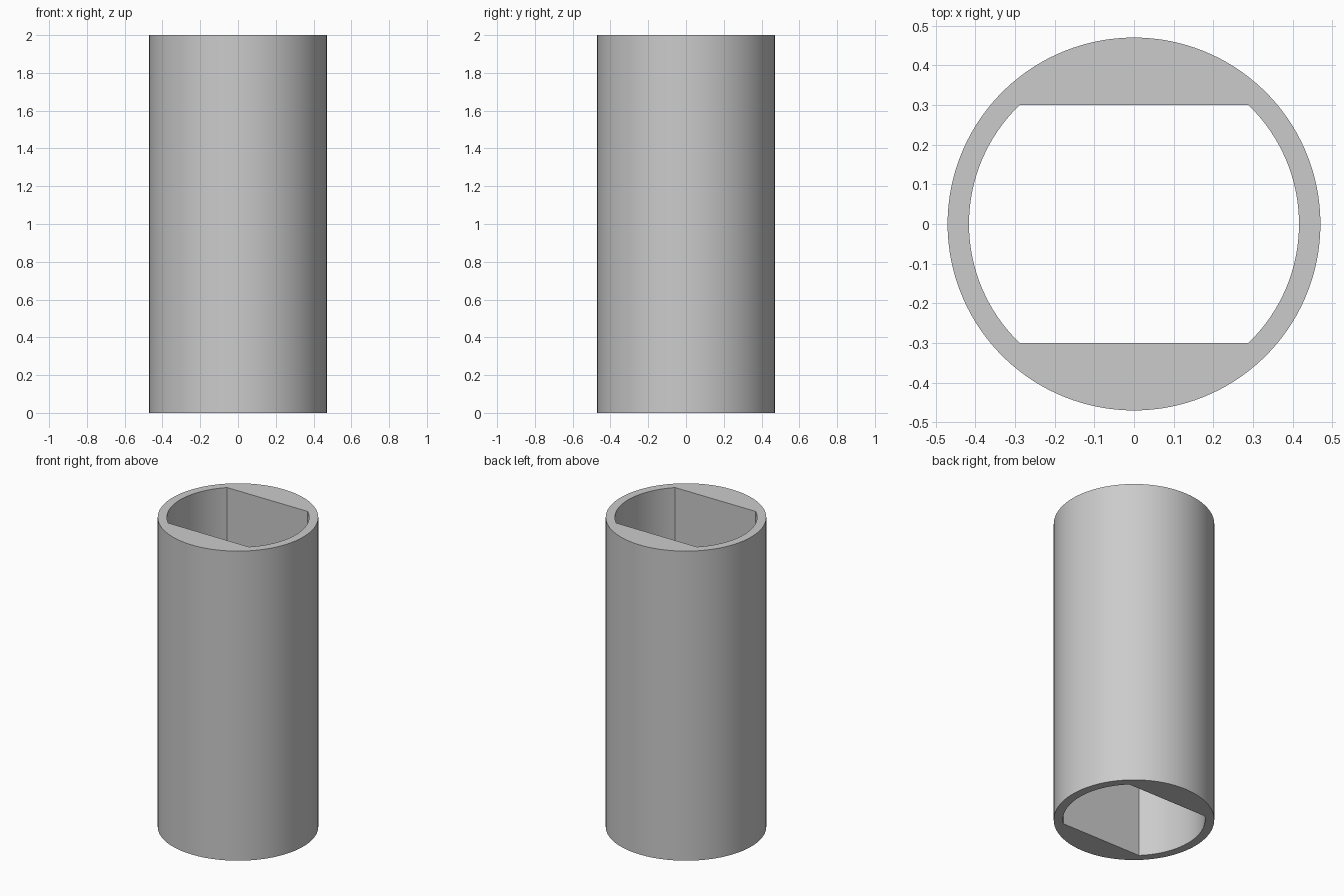
import bpy, bmesh, math

cube = bpy.data.objects.get("Cube")
if cube:
    bpy.data.objects.remove(cube, do_unlink=True)

OUTER, INNER, FLAT, HEIGHT, STEPS = 0.47, 0.416, 0.3, 2.0, 32

# Single grey material
grey = bpy.data.materials.new("light grey")
grey.use_nodes = True
colour = (0.6, 0.6, 0.6, 1)
grey.diffuse_color = colour
grey.node_tree.nodes["Principled BSDF"].inputs["Base Color"].default_value = colour

# Angles around the tube, with exact stops at the four bore corners
corner = math.asin(FLAT / INNER)
stops = [-corner, corner, math.pi - corner, math.pi + corner, 2 * math.pi - corner]
angles = [a + (b - a) * i / STEPS for a, b in zip(stops, stops[1:]) for i in range(STEPS)]


def bore_radius(angle):
    """Round bore, cut short by the front and back flats."""
    return min(INNER, FLAT / max(abs(math.sin(angle)), 1e-6))


# Loops run outer bottom, outer top, bore top, bore bottom
bm = bmesh.new()


def ring(radius, z):
    return [bm.verts.new((radius(a) * math.cos(a), radius(a) * math.sin(a), z)) for a in angles]


def outer_radius(angle):
    return OUTER


rings = [ring(outer_radius, 0), ring(outer_radius, HEIGHT),
         ring(bore_radius, HEIGHT), ring(bore_radius, 0)]
count = len(angles)
for k in range(4):
    lower, upper = rings[k], rings[(k + 1) % 4]
    for i in range(count):
        j = (i + 1) % count
        bm.faces.new((lower[i], lower[j], upper[j], upper[i]))
bmesh.ops.recalc_face_normals(bm, faces=bm.faces)

mesh = bpy.data.meshes.new("tube_sleeve")
bm.to_mesh(mesh)
bm.free()
mesh.materials.append(grey)
tube = bpy.data.objects.new("tube_sleeve", mesh)
bpy.context.collection.objects.link(tube)

# Smooth walls with crisp rims and bore corners
bpy.ops.object.select_all(action="DESELECT")
tube.select_set(True)
bpy.context.view_layer.objects.active = tube
bpy.ops.object.shade_smooth_by_angle(angle=math.radians(30))
